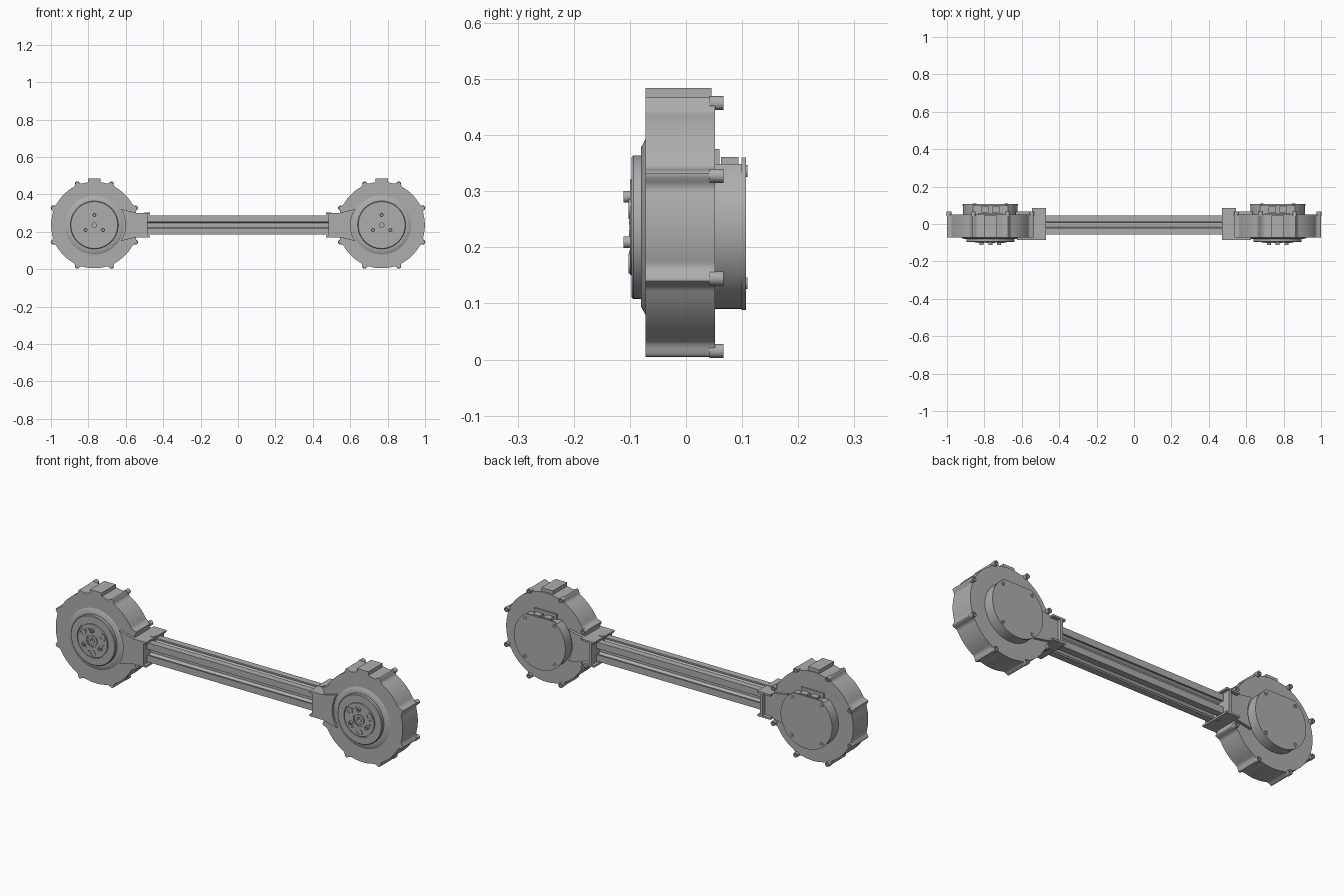
import bpy, bmesh, math
from math import sin, cos, pi, radians
from mathutils import Vector

cube = bpy.data.objects.get("Cube")
if cube:
    bpy.data.objects.remove(cube, do_unlink=True)

grey = bpy.data.materials.new("metal_grey")
grey.use_nodes = True
COLOUR = (0.42, 0.42, 0.42, 1)
grey.diffuse_color = COLOUR
grey.node_tree.nodes["Principled BSDF"].inputs["Base Color"].default_value = COLOUR

CX, CZ = 0.768, 0.236      # wheel centre
FRONT, BACK = -0.072, 0.052


def finish(name, bm):
    bmesh.ops.recalc_face_normals(bm, faces=bm.faces)
    mesh = bpy.data.meshes.new(name)
    bm.to_mesh(mesh)
    bm.free()
    obj = bpy.data.objects.new(name, mesh)
    bpy.context.collection.objects.link(obj)
    mesh.materials.append(grey)
    bpy.ops.object.select_all(action="DESELECT")
    obj.select_set(True)
    bpy.context.view_layer.objects.active = obj
    bpy.ops.object.shade_smooth_by_angle(angle=radians(30))
    return obj


def prism(name, outline, start, end, axis="y"):
    """Extrude an outline along y (points are x, z) or along x (points are y, z)."""
    bm = bmesh.new()
    place = (lambda p, d: (p[0], d, p[1])) if axis == "y" else (lambda p, d: (d, p[0], p[1]))
    face = bm.faces.new([bm.verts.new(place(p, start)) for p in outline])
    step = Vector(place((0, 0), end - start))
    out = bmesh.ops.extrude_face_region(bm, geom=[face], use_keep_orig=True)
    bmesh.ops.translate(bm, vec=step, verts=[v for v in out["geom"] if isinstance(v, bmesh.types.BMVert)])
    return finish(name, bm)


def lathe(name, profile, x, z=CZ, sides=96):
    """Turn a (radius, y) profile about an axis along y."""
    bm = bmesh.new()
    rings = []
    for r, y in profile:
        rings.append([bm.verts.new((x + r * cos(2 * pi * i / sides), y, z + r * sin(2 * pi * i / sides)))
                      for i in range(sides)])
    for a, b in zip(rings, rings[1:]):
        for i in range(sides):
            j = (i + 1) % sides
            bm.faces.new((a[i], a[j], b[j], b[i]))
    bm.faces.new(rings[0])
    bm.faces.new(rings[-1])
    return finish(name, bm)


def box(name, x0, x1, y0, y1, z0, z1):
    return prism(name, [(x0, z0), (x1, z0), (x1, z1), (x0, z1)], y0, y1)


def screw(name, x, z, r, y_base, y_tip, socket=0.5):
    """Screw head with a sunken socket at the tip."""
    inset = y_tip + (y_base - y_tip) * 0.6
    lathe(name, [(r, y_base), (r, y_tip), (r * socket, y_tip), (r * socket, inset)], x, z, 20)


def polar(cx, r, deg):
    return cx + r * cos(radians(deg)), CZ + r * sin(radians(deg))


def lobed_radius(deg):
    """Round rim with eight smooth ears."""
    off = (deg % 45) - 22.5
    return 0.231 + 0.019 * math.exp(-(off / 3.2) ** 2)


def wheel(side, s):
    cx = s * CX
    prism(side + "_rim", [polar(cx, lobed_radius(d * 0.75), d * 0.75) for d in range(480)], FRONT, BACK)
    box(side + "_top_lug", cx - 0.033, cx + 0.033, FRONT, 0.045, CZ + 0.2, CZ + 0.248)
    for k in range(8):
        x, z = polar(cx, 0.239, 22.5 + 45 * k)
        screw(side + "_rim_screw", x, z, 0.0125, BACK - 0.01, 0.067)

    # Stepped front hub, with a shallow ring groove
    lathe(side + "_front_hub", [
        (0.157, FRONT + 0.005), (0.157, FRONT), (0.142, -0.08), (0.128, -0.08), (0.128, -0.094),
        (0.125, -0.097), (0.09, -0.097), (0.09, -0.092), (0.085, -0.092), (0.085, -0.1),
        (0.034, -0.1), (0.034, -0.095), (0.026, -0.095), (0.026, -0.101), (0.012, -0.101),
        (0.012, -0.085)], cx)
    for k in range(3):
        x, z = polar(cx, 0.054, 90 + 120 * k)
        screw(side + "_hub_screw", x, z, 0.0105, -0.095, -0.111)
        x, z = polar(cx, 0.065, 30 + 120 * k)
        screw(side + "_hub_bushing", x, z, 0.018, -0.095, -0.1025, 0.55)
    for k in range(6):
        x, z = polar(cx, 0.062, 10 + 60 * k + (40 if k % 2 else 0))
        screw(side + "_hub_pin", x, z, 0.006, -0.095, -0.102)

    # Rear housing: a drum with a flat top, and its cover
    def flat_top(r, top):
        a = math.degrees(math.asin(top / r))
        return [polar(cx, r, 180 - a + (180 + 2 * a) * i / 80) for i in range(81)]
    prism(side + "_rear_drum", flat_top(0.146, 0.112), BACK - 0.005, 0.1)
    prism(side + "_rear_cover", flat_top(0.148, 0.124), 0.099, 0.107)
    for sx in (-1, 1):
        for sz in (-1, 1):
            screw(side + "_cover_screw", cx + sx * 0.085, CZ + sz * 0.1, 0.0105, 0.1, 0.11)
        box(side + "_connector", cx + sx * 0.03 - 0.02, cx + sx * 0.03 + 0.02, 0.062, 0.094,
            CZ + 0.1, CZ + 0.125)
    box(side + "_connector_base", cx - 0.065, cx + 0.065, BACK - 0.005, 0.06, CZ + 0.1, CZ + 0.139)


def bracket(side, s):
    # Fan cheeks hug the hubs with a concave arc
    def cheek(name, r, y0, y1):
        arc = [(r * cos(radians(a)), r * sin(radians(a))) for a in range(-31, 32, 2)]
        pts = arc + [(0.223, 0.0655), (0.283, 0.0655), (0.283, -0.0655), (0.223, -0.0655)]
        prism(side + name, [(s * (CX - u), CZ + w) for u, w in pts], y0, y1)
    cheek("_front_cheek", 0.166, -0.085, FRONT + 0.002)
    cheek("_back_cheek", 0.158, BACK - 0.002, 0.066)
    # End plate and the two flanges gripping the beam
    box(side + "_end_plate", s * 0.485, s * 0.5, -0.085, 0.084, CZ - 0.06, CZ + 0.06)
    for e in (-1, 1):
        box(side + "_flange", s * 0.47, s * 0.545, -0.085, 0.085, CZ + e * 0.056, CZ + e * 0.0655)
        for y in (-0.07, 0.066):
            bm = bmesh.new()
            bmesh.ops.create_circle(bm, cap_ends=True, segments=16, radius=0.006)
            for v in bm.verts:
                v.co = (s * 0.484, y + v.co.x, CZ + e * 0.03 + v.co.y)
            finish(side + "_plate_pin", bm)
        bm = bmesh.new()
        bmesh.ops.create_cone(bm, cap_ends=True, segments=24, radius1=0.014, radius2=0.014, depth=0.004)
        bmesh.ops.translate(bm, vec=(s * 0.485, -0.003, CZ + e * 0.066), verts=bm.verts)
        finish(side + "_flange_screw", bm)


# Slotted beam: one quarter outline turned four times
quarter = [(0.05, 0.05), (0.016, 0.05), (0.016, 0.042), (0.03, 0.042), (0.012, 0.02),
           (-0.012, 0.02), (-0.03, 0.042), (-0.016, 0.042), (-0.016, 0.05)]
outline = []
for turn in range(4):
    c, n = round(cos(turn * pi / 2)), round(sin(turn * pi / 2))
    outline += [(c * a - n * b - 0.005, n * a + c * b + CZ) for a, b in quarter]
prism("slotted_beam", outline, -0.49, 0.49, axis="x")

for side, s in (("left", 1), ("right", -1)):
    wheel(side, s)
    bracket(side, s)
